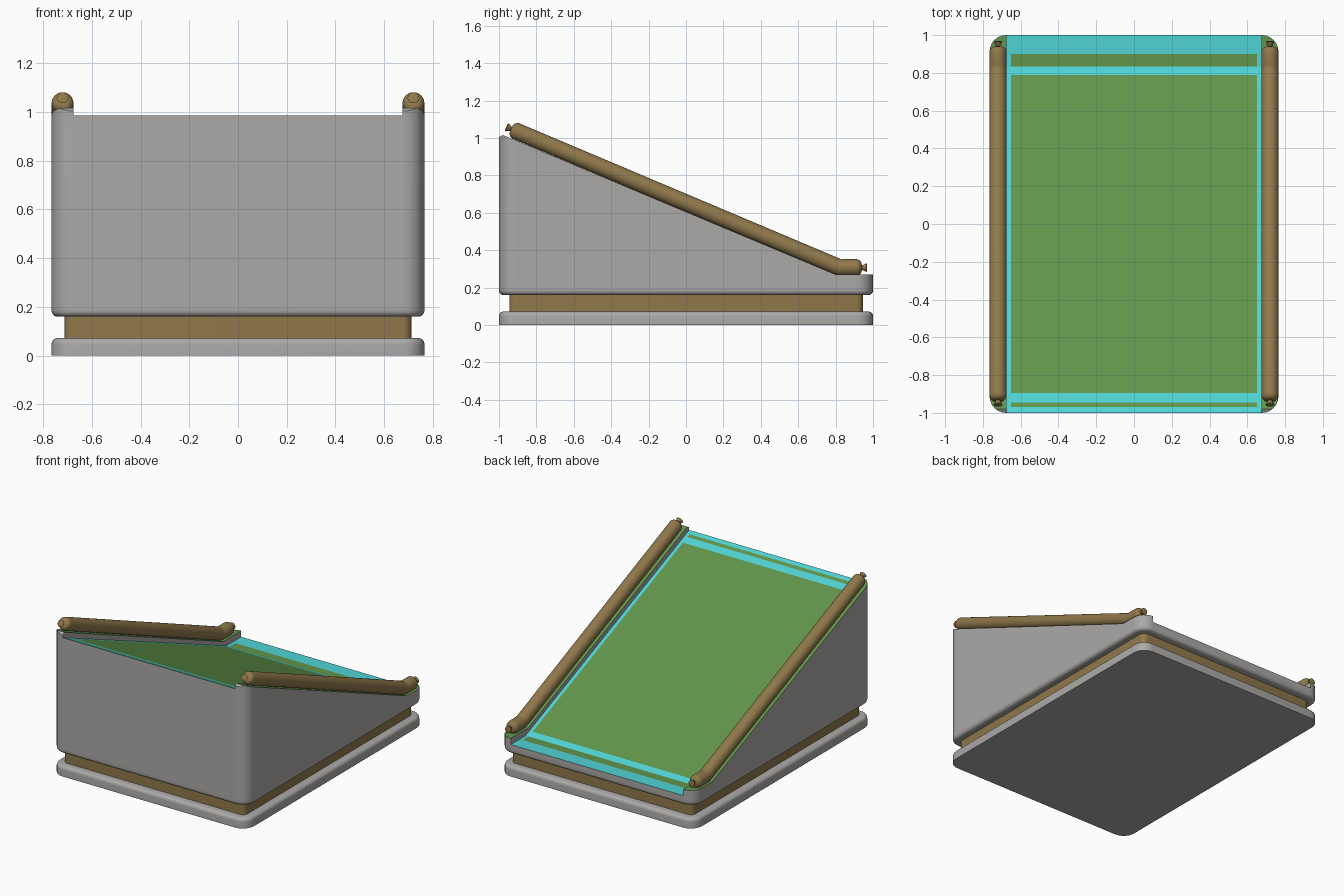
import bpy, bmesh
from math import sin, cos, pi, radians, atan2
from mathutils import Vector

cube = bpy.data.objects.get("Cube")
if cube:
    bpy.data.objects.remove(cube, do_unlink=True)


def material(name, rgb):
    m = bpy.data.materials.new(name)
    m.use_nodes = True
    m.diffuse_color = (*rgb, 1)
    m.node_tree.nodes["Principled BSDF"].inputs["Base Color"].default_value = (*rgb, 1)
    return m


GREY = material("light_grey", (0.41, 0.40, 0.39))
TAN = material("tan_brown", (0.28, 0.19, 0.07))
GREEN = material("grass_green", (0.12, 0.30, 0.07))
CYAN = material("cyan_line", (0.08, 0.65, 0.66))


def finish(bm, name, mats, angle):
    bmesh.ops.recalc_face_normals(bm, faces=bm.faces)
    mesh = bpy.data.meshes.new(name)
    bm.to_mesh(mesh)
    bm.free()
    for m in mats:
        mesh.materials.append(m)
    ob = bpy.data.objects.new(name, mesh)
    bpy.context.collection.objects.link(ob)
    bpy.ops.object.select_all(action='DESELECT')
    ob.select_set(True)
    bpy.context.view_layer.objects.active = ob
    bpy.ops.object.shade_smooth_by_angle(angle=radians(angle))
    return ob


def loft(bm, rings):
    """Skin a stack of equal rings and cap both ends."""
    loops = [[bm.verts.new(p) for p in ring] for ring in rings]
    for a, b in zip(loops, loops[1:]):
        for i in range(len(a)):
            j = (i + 1) % len(a)
            bm.faces.new((a[i], a[j], b[j], b[i]))
    bm.faces.new(loops[0][::-1])
    bm.faces.new(loops[-1])


def outline(hx, hy, r, z, inset=0, steps=6):
    """Rounded rectangle, shrunk by inset."""
    pts = []
    for k, (sx, sy) in enumerate(((1, 1), (-1, 1), (-1, -1), (1, -1))):
        for i in range(steps + 1):
            a = (k + i / steps) * pi / 2
            pts.append((sx * (hx - r) + (r - inset) * cos(a),
                        sy * (hy - r) + (r - inset) * sin(a), z))
    return pts


HX, HY, CORNER, EDGE = 0.765, 1.0, 0.088, 0.025
ARC = [i * pi / 10 for i in range(6)]

# Base slab with a rounded upper edge
bm = bmesh.new()
loft(bm, [outline(HX, HY, CORNER, 0)] +
     [outline(HX, HY, CORNER, 0.072 - EDGE + EDGE * sin(a), EDGE * (1 - cos(a))) for a in ARC])
finish(bm, "base_slab", [GREY], 20)

# Recessed band between base and body
bm = bmesh.new()
loft(bm, [outline(0.712, 0.945, 0.035, z) for z in (0.06, 0.175)])
finish(bm, "recessed_band", [TAN], 20)

# Wedge body: rounded lower edge, sunken playing surface, raised side rails
RAIL_X, FIELD_X = 0.675, 0.65
RAIL_BEND, FIELD_BEND, LIP = 0.80, 0.833, -0.98


def rail_height(y):
    z = 0.27 + 0.419 * max(0, RAIL_BEND - y)
    return z - 1.05 * max(0, LIP - y)


def field_height(y):
    return 0.227 + 0.4135 * max(0, FIELD_BEND - y)


bm = bmesh.new()
start = 0.2
loft(bm, [outline(HX, HY, CORNER, 0.16 + EDGE * (1 - sin(a)), EDGE * (1 - cos(a)))
          for a in reversed(ARC)] + [outline(HX, HY, CORNER, start)])
stripes = [(-0.97, -0.945), (-0.895, 0.79), (FIELD_BEND, 0.90)]
cuts = [((x, 0, 0), (1, 0, 0)) for x in (-RAIL_X, -FIELD_X, FIELD_X, RAIL_X)]
cuts += [((0, y, 0), (0, 1, 0)) for y in
         sorted({LIP, RAIL_BEND, FIELD_BEND, *[v for s in stripes for v in s]})]
for co, no in cuts:
    top = [f for f in bm.faces if f.calc_center_median().z > start - 0.001]
    geom = {e for f in top for e in f.edges} | {v for f in top for v in f.verts} | set(top)
    bmesh.ops.bisect_plane(bm, geom=list(geom), dist=1e-5, plane_co=co, plane_no=no)


def raise_faces(faces, height):
    """Extrude faces straight up to a height given by y."""
    out = bmesh.ops.extrude_face_region(bm, geom=faces)["geom"]
    for v in out:
        if isinstance(v, bmesh.types.BMVert):
            v.co.z = height(v.co.y)
    return [f for f in out if isinstance(f, bmesh.types.BMFace)]


tops = raise_faces([f for f in bm.faces if f.calc_center_median().z > start - 0.001], field_height)
rails = [f for f in tops if abs(f.calc_center_median().x) > RAIL_X]
field = [f for f in tops if f not in rails]
rails = raise_faces(rails, rail_height)
# Green rail tops, green field panels, cyan lines elsewhere on the field
for f in rails:
    f.material_index = 1 if f.calc_center_median().y > LIP else 0
for f in field:
    c = f.calc_center_median()
    green = abs(c.x) < FIELD_X and any(a < c.y < b for a, b in stripes)
    f.material_index = 1 if green else 2
finish(bm, "wedge_body", [GREY, GREEN, CYAN], 20)

# Bent padded tubes on the rails, with a flared knob at each end
FRONT, BEND, BACK = Vector((-0.935, 1.048)), Vector((0.82, 0.307)), Vector((0.94, 0.307))
R, ROUND, SIDES = 0.045, 0.03, 24


def end_stations(tip, out):
    """(centre, radius) from the knob's outer face inward to the full tube."""
    knob = [(tip + out * 0.028, 0.015), (tip + out * 0.025, 0.024), (tip - out * 0.001, 0.010)]
    cap = [(tip - out * ROUND * (1 - cos(a)), R - ROUND + ROUND * sin(a)) for a in ARC]
    return knob + cap


slope = (BEND - FRONT).normalized()
tilt = atan2(slope.y, slope.x)
stations = [(p, r, tilt) for p, r in end_stations(FRONT, -slope)]
stations += [(BEND - slope * 0.02, R, tilt), (BEND, R, tilt / 2), (BEND + Vector((0.02, 0)), R, 0)]
stations += [(p, r, 0) for p, r in reversed(end_stations(BACK, Vector((1, 0))))]
for side, label in ((1, "left"), (-1, "right")):
    bm = bmesh.new()
    rings = []
    for p, r, t in stations:
        ring = []
        for i in range(SIDES):
            a = 2 * pi * i / SIDES
            ring.append((side * 0.72 + r * cos(a), p.x - r * sin(a) * sin(t),
                         p.y + r * sin(a) * cos(t)))
        rings.append(ring)
    loft(bm, rings)
    finish(bm, label + "_rail_tube", [TAN], 30)
